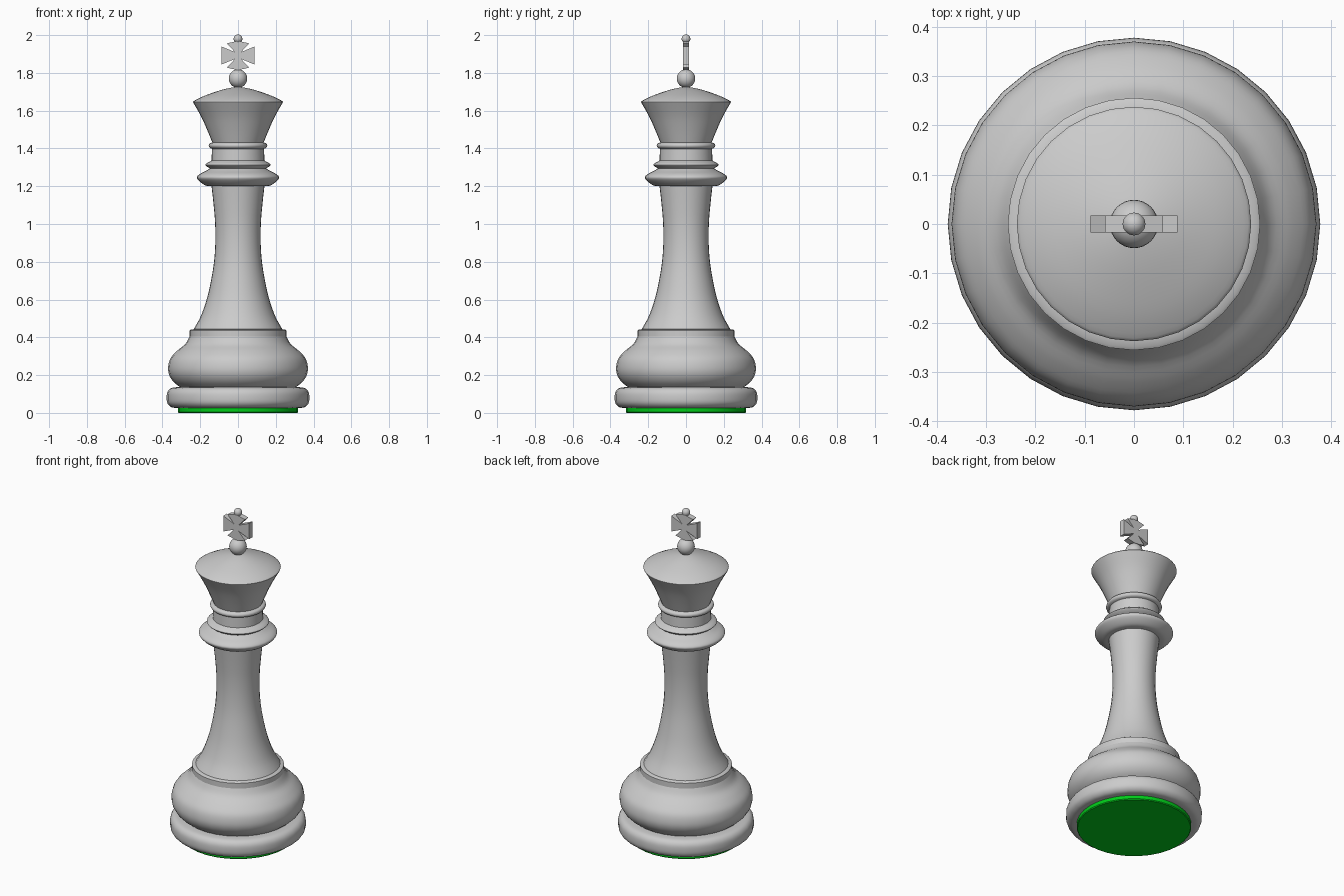
import bpy, bmesh, math

if "Cube" in bpy.data.objects:
    bpy.data.objects.remove(bpy.data.objects["Cube"])

SIDES = 32


def finish(name, bm, smooth=True):
    bmesh.ops.recalc_face_normals(bm, faces=bm.faces)
    mesh = bpy.data.meshes.new(name)
    bm.to_mesh(mesh)
    bm.free()
    ob = bpy.data.objects.new(name, mesh)
    bpy.context.collection.objects.link(ob)
    if smooth:
        bpy.ops.object.select_all(action='DESELECT')
        ob.select_set(True)
        bpy.context.view_layer.objects.active = ob
        bpy.ops.object.shade_smooth_by_angle(angle=math.radians(35))
    return ob


def curve(pts, steps=4):
    """Smooth (Catmull-Rom) run through a few profile points."""
    p = [pts[0]] + pts + [pts[-1]]
    out = []
    for i in range(1, len(p) - 2):
        a, b, c, d = p[i - 1:i + 3]
        for s in range(steps):
            t = s / steps
            out.append(tuple(0.5 * (2 * b[k] + (c[k] - a[k]) * t
                       + (2 * a[k] - 5 * b[k] + 4 * c[k] - d[k]) * t ** 2
                       + (3 * b[k] - a[k] - 3 * c[k] + d[k]) * t ** 3) for k in (0, 1)))
    return out + [pts[-1]]


def lathe(name, profile):
    """Spin a (radius, height) profile about z."""
    bm = bmesh.new()
    verts = [bm.verts.new((r, 0, z)) for r, z in profile]
    edges = [bm.edges.new(e) for e in zip(verts, verts[1:])]
    bmesh.ops.spin(bm, geom=verts + edges, cent=(0, 0, 0), axis=(0, 0, 1),
                   angle=2 * math.pi, steps=SIDES)
    bmesh.ops.remove_doubles(bm, verts=bm.verts, dist=1e-5)
    return finish(name, bm)


def ball(name, radius, z):
    bm = bmesh.new()
    bmesh.ops.create_uvsphere(bm, u_segments=SIDES, v_segments=16, radius=radius)
    bmesh.ops.translate(bm, verts=bm.verts, vec=(0, 0, z))
    return finish(name, bm)


# Green felt pad under the base
felt = lathe("felt_pad", [(0, 0), (0.314, 0), (0.318, 0.005), (0.318, 0.026)])
green = bpy.data.materials.new("green_felt")
green.diffuse_color = (0.0, 0.6, 0.01, 1)
green.use_nodes = True
green.node_tree.nodes["Principled BSDF"].inputs["Base Color"].default_value = green.diffuse_color
felt.data.materials.append(green)

# Base: rounded foot, bulging cushion, collar on top
lathe("base_foot", curve([(0.318, 0.026), (0.352, 0.03), (0.373, 0.05), (0.378, 0.08),
                          (0.373, 0.112), (0.352, 0.132), (0.308, 0.137)]))
lathe("base_cushion", curve([(0.308, 0.137), (0.342, 0.165), (0.364, 0.2), (0.37, 0.24),
                             (0.358, 0.288), (0.323, 0.328), (0.28, 0.364), (0.256, 0.405)]))
lathe("base_collar", [(0.256, 0.405), (0.256, 0.437), (0.25, 0.441), (0.235, 0.443)])

# Tapering shaft
lathe("shaft", curve([(0.235, 0.443), (0.198, 0.51), (0.166, 0.6), (0.143, 0.7), (0.127, 0.8),
                      (0.12, 0.9), (0.121, 1.0), (0.129, 1.1), (0.14, 1.2)]))

# Neck rings
lathe("neck_collar", curve([(0.14, 1.2), (0.172, 1.204), (0.203, 1.225), (0.218, 1.246),
                            (0.203, 1.264), (0.172, 1.28), (0.148, 1.294)]))
lathe("neck_ring", curve([(0.148, 1.294), (0.163, 1.303), (0.173, 1.313),
                          (0.163, 1.323), (0.148, 1.331), (0.14, 1.336)]))
lathe("neck", [(0.14, 1.336), (0.138, 1.398)])
lathe("crown_ring", curve([(0.138, 1.398), (0.15, 1.404), (0.155, 1.415),
                           (0.15, 1.426), (0.136, 1.432)]))

# Flared crown with domed top
lathe("crown_cup", curve([(0.136, 1.432), (0.164, 1.5), (0.196, 1.57), (0.237, 1.643)]))
lathe("crown_dome", curve([(0.237, 1.643), (0.232, 1.652), (0.18, 1.678), (0.1, 1.706),
                           (0.04, 1.721), (0, 1.726)]))

# Finial ball, cross and tip
ball("finial_ball", 0.049, 1.77)
ball("tip_ball", 0.023, 1.98)

quarter = [(0, 0.078), (0.059, 0.064), (0.016, 0.018), (0.088, 0.048)]
side = quarter + [(x, -z) for x, z in reversed(quarter)]
outline = side + [(-x, z) for x, z in reversed(side[1:-1])]
bm = bmesh.new()
face = bm.faces.new([bm.verts.new((x, -0.017, z + 1.892)) for x, z in outline])
ext = bmesh.ops.extrude_face_region(bm, geom=[face])
bmesh.ops.translate(bm, verts=[v for v in ext["geom"] if isinstance(v, bmesh.types.BMVert)],
                    vec=(0, 0.034, 0))
finish("cross", bm, smooth=False)
